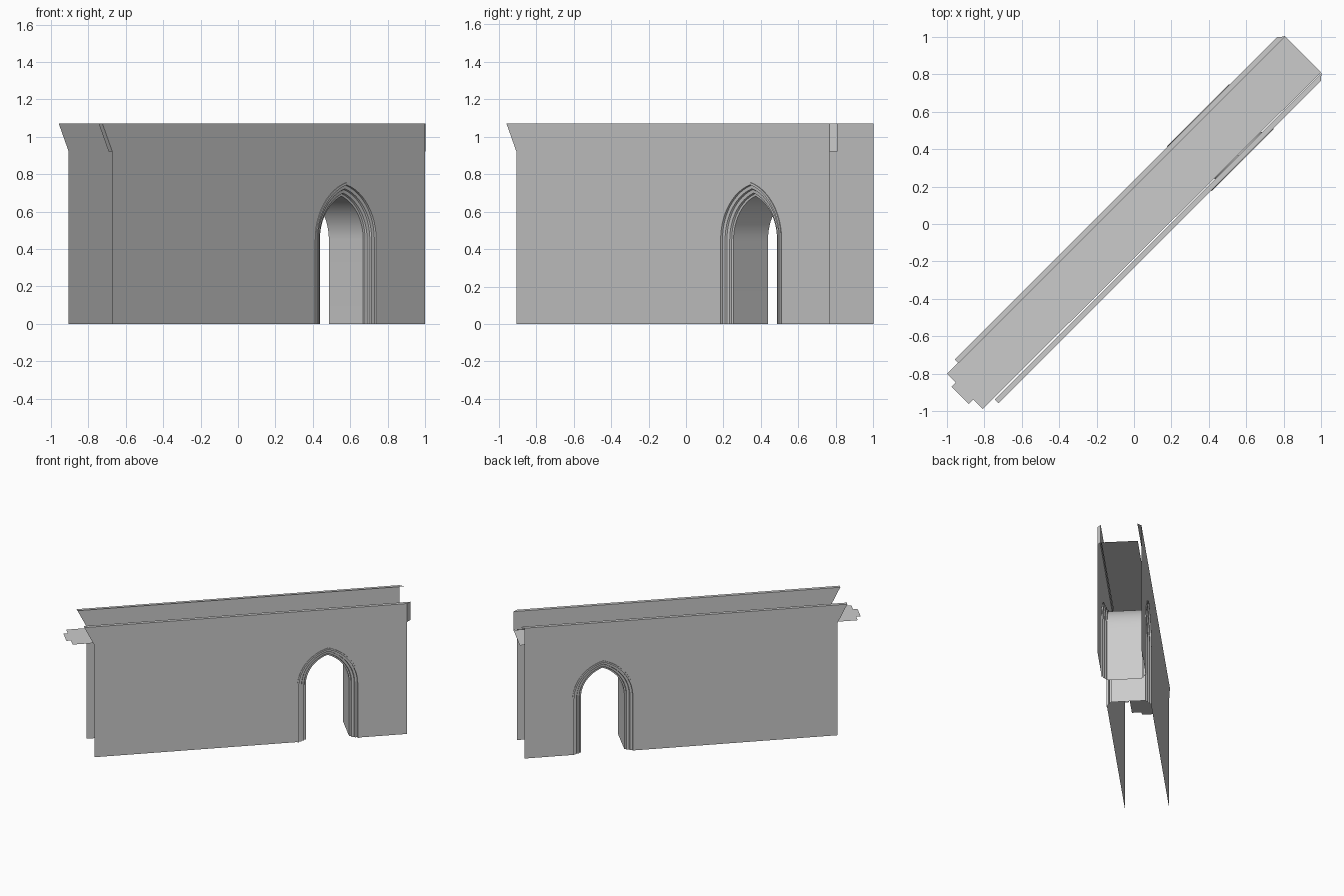
import bpy, bmesh, math
from mathutils import Matrix

cube = bpy.data.objects.get("Cube")
if cube:
    bpy.data.objects.remove(cube, do_unlink=True)

stone = bpy.data.materials.new("grey_stone")
stone.use_nodes = True
COLOUR = (0.6, 0.6, 0.6, 1)
stone.diffuse_color = COLOUR
stone.node_tree.nodes["Principled BSDF"].inputs["Base Color"].default_value = COLOUR

# Work along the wall (u), across it (v) and up (z), then turn diagonally
TURN = Matrix.Rotation(math.radians(45), 4, 'Z')
TOP, LEDGE = 1.07, 0.92
OUTER, INNER = 0.165, 0.137
START, FLARE, END, MITRE = -1.115, -1.19, 1.249, 1.28
ARCH_U, HALF, SPRING, RADIUS = 0.653, 0.234, 0.45, 0.316


def build(name, loops, smooth=False):
    """Make one object from a list of faces given as corner loops."""
    bm = bmesh.new()
    for loop in loops:
        bm.faces.new([bm.verts.new(p) for p in loop])
    bmesh.ops.remove_doubles(bm, verts=bm.verts, dist=0.0002)
    bm.transform(TURN)
    mesh = bpy.data.meshes.new(name)
    bm.to_mesh(mesh)
    bm.free()
    mesh.materials.append(stone)
    obj = bpy.data.objects.new(name, mesh)
    bpy.context.collection.objects.link(obj)
    if smooth:
        bpy.ops.object.select_all(action='DESELECT')
        obj.select_set(True)
        bpy.context.view_layer.objects.active = obj
        bpy.ops.object.shade_smooth_by_angle(angle=math.radians(35))
    return obj


def arch(inset, steps=12):
    """Pointed arch as (u, z) points from the low-u foot to the high-u foot."""
    r, shift = RADIUS - inset, RADIUS - HALF
    sweep = math.acos(shift / r)
    half = [(HALF - inset, 0)]
    for i in range(steps + 1):
        a = sweep * i / steps
        half.append((r * math.cos(a) - shift, SPRING + r * math.sin(a)))
    left = [(ARCH_U - u, z) for u, z in half]
    right = [(ARCH_U + u, z) for u, z in half[-2::-1]]
    return left + right


# Thin wall faces with the doorway cut out and an overhanging top corner
outline = [(START, 0)] + arch(0) + [(END, 0), (END, TOP), (FLARE, TOP), (START, LEDGE)]
for name, side in (("front_wall", -1), ("back_wall", 1)):
    face = [(u, side * OUTER, z) for u, z in outline]
    build(name, [face if side < 0 else face[::-1]])

    # Narrow top ledge, mitred at the far end
    a, b = side * OUTER, side * INNER
    ledge = [(FLARE, a, TOP), (END, a, TOP), (MITRE, b, TOP), (FLARE, b, TOP)]
    build(name + "_ledge", [ledge if side < 0 else ledge[::-1]])

# Parapet lining and its two end returns on the front wall
a, b = -OUTER, -INNER
build("front_parapet_lining", [
    [(MITRE, b, LEDGE), (START, b, LEDGE), (FLARE, b, TOP), (MITRE, b, TOP)],
    [(END, a, LEDGE), (MITRE, b, LEDGE), (MITRE, b, TOP), (END, a, TOP)],
    [(START, b, LEDGE), (START, a, LEDGE), (FLARE, a, TOP), (FLARE, b, TOP)]])

# Walkway plate with a stepped tongue at one end
build("walkway", [[(u, v, LEDGE) for u, v in (
    (MITRE, -0.133), (MITRE, 0.14), (-1.273, 0.14), (-1.273, 0.075), (-1.306, 0.075),
    (-1.306, -0.055), (-1.272, -0.055), (-1.272, -0.127))]])

# Stepped mouldings on both sides joined by the passage vault
profile = [(0, 0.165), (0, 0.17), (0.012, 0.17), (0.014, 0.158), (0.032, 0.156),
           (0.036, 0.146), (0.054, 0.143), (0.058, 0.132), (0.07, 0.13)]
section = [(d, -v) for d, v in profile] + profile[::-1]
rings = [[(u, v, z) for u, z in arch(d)] for d, v in section]
quads = []
for near, far in zip(rings, rings[1:]):
    for i in range(len(near) - 1):
        quads.append([near[i], near[i + 1], far[i + 1], far[i]])
build("arch_passage", quads, smooth=True)
